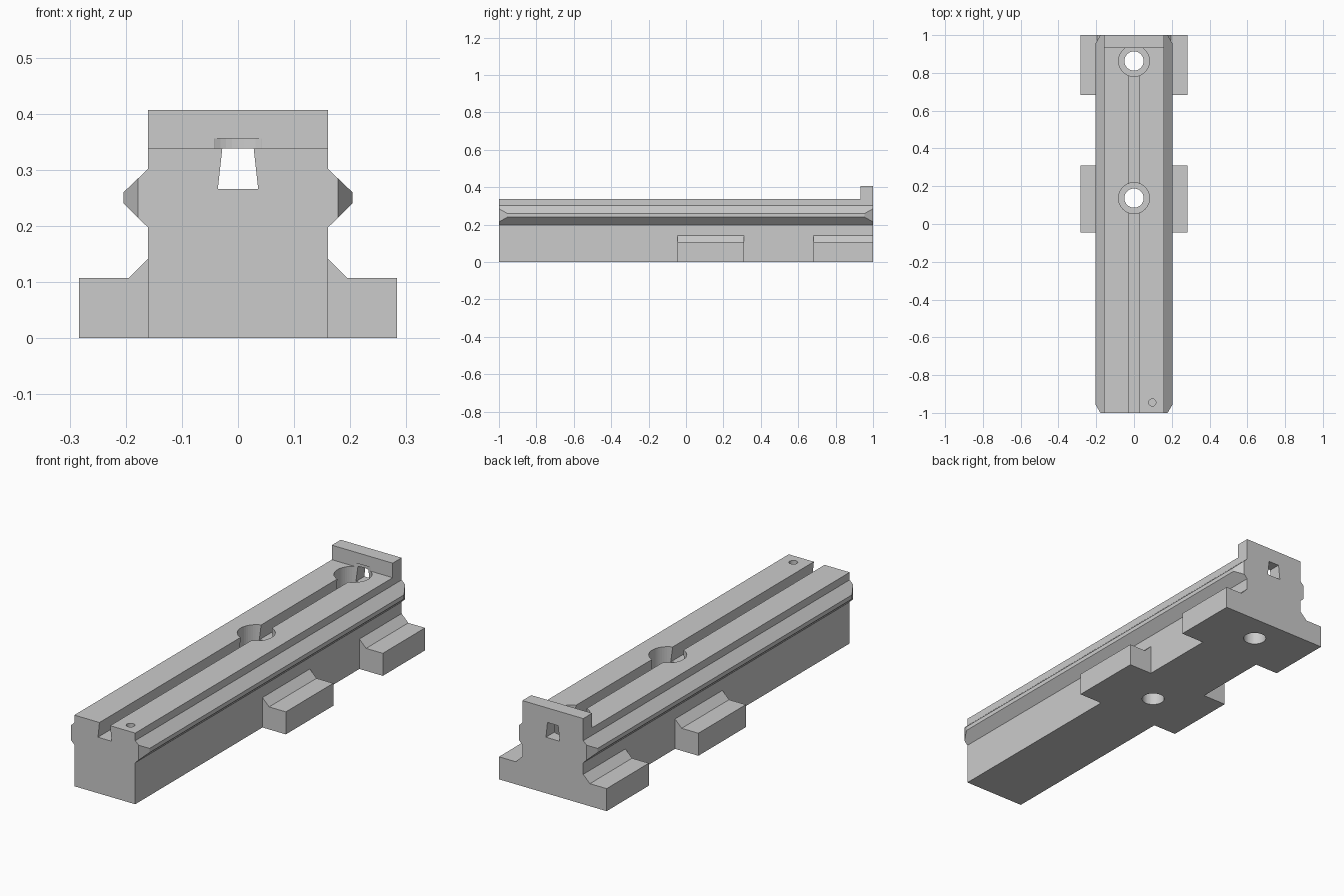
import bpy, bmesh, math
from mathutils import Vector

cube = bpy.data.objects.get("Cube")
if cube:
    bpy.data.objects.remove(cube, do_unlink=True)

grey = bpy.data.materials.new("plain grey")
grey.use_nodes = True
COLOUR = (0.6, 0.6, 0.6, 1)
grey.diffuse_color = COLOUR
grey.node_tree.nodes["Principled BSDF"].inputs["Base Color"].default_value = COLOUR


def prism(name, outline, start, end, axis="y"):
    """Extrude an outline: (x, z) along y, or (x, y) along z."""
    bm = bmesh.new()
    place = (lambda a, b: (a, start, b)) if axis == "y" else (lambda a, b: (a, b, start))
    face = bm.faces.new([bm.verts.new(place(a, b)) for a, b in outline])
    moved = bmesh.ops.extrude_face_region(bm, geom=[face])["geom"]
    step = Vector((0, end - start, 0) if axis == "y" else (0, 0, end - start))
    bmesh.ops.translate(bm, vec=step, verts=[v for v in moved if isinstance(v, bmesh.types.BMVert)])
    bmesh.ops.recalc_face_normals(bm, faces=bm.faces)
    mesh = bpy.data.meshes.new(name)
    bm.to_mesh(mesh)
    bm.free()
    mesh.materials.append(grey)
    obj = bpy.data.objects.new(name, mesh)
    bpy.context.scene.collection.objects.link(obj)
    return obj


def circle(x, y, r, count=48):
    angles = [2 * math.pi * i / count for i in range(count)]
    return [(x + r * math.cos(a), y + r * math.sin(a)) for a in angles]


def cut(target, cutter):
    mod = target.modifiers.new("cut", "BOOLEAN")
    mod.operation = "DIFFERENCE"
    mod.solver = "EXACT"
    mod.object = cutter
    cutter.hide_render = True
    cutter.hide_set(True)


HALF, TOP = 0.16, 0.338

# Main bar with side rails and a dovetail slot along the top
right = [(HALF, 0), (HALF, 0.197), (0.204, 0.24), (0.204, 0.26), (HALF, 0.302),
         (HALF, TOP), (0.028, TOP), (0.036, 0.266)]
bar = prism("main_bar", right + [(-x, z) for x, z in reversed(right)], -1, 1)

# End stop across the back
stop = prism("end_stop", [(-HALF, TOP), (HALF, TOP), (HALF, 0.407), (-HALF, 0.407)], 0.933, 1)

# Clamping feet with a sloped fillet against the bar
foot = [(HALF, 0), (0.283, 0), (0.283, 0.107), (0.195, 0.107), (HALF, 0.142)]
for place, y0, y1 in (("middle", -0.045, 0.311), ("back", 0.683, 1)):
    for side, s in (("left", 1), ("right", -1)):
        prism(f"{place}_{side}_foot", [(s * x, z) for x, z in foot], y0, y1)

# Counterbored screw holes
for place, y in (("middle", 0.137), ("back", 0.863)):
    bore = prism(f"{place}_counterbore_cutter", circle(0, y, 0.082), 0.17, 0.356, "z")
    cut(bar, bore)
    if place == "back":
        cut(stop, bore)
    cut(bar, prism(f"{place}_hole_cutter", circle(0, y, 0.051), -0.1, 0.25, "z"))

# Small pin hole at the front
cut(bar, prism("pin_hole_cutter", circle(0.097, -0.945, 0.019, 24), 0.26, 0.4, "z"))

# Chamfered rail ends
corner = [(0.172, 1.01), (0.214, 0.938), (0.25, 0.938), (0.25, 1.01)]
for sx in (1, -1):
    for sy in (1, -1):
        cut(bar, prism("rail_end_cutter", [(sx * x, sy * y) for x, y in corner], 0.15, 0.33, "z"))
